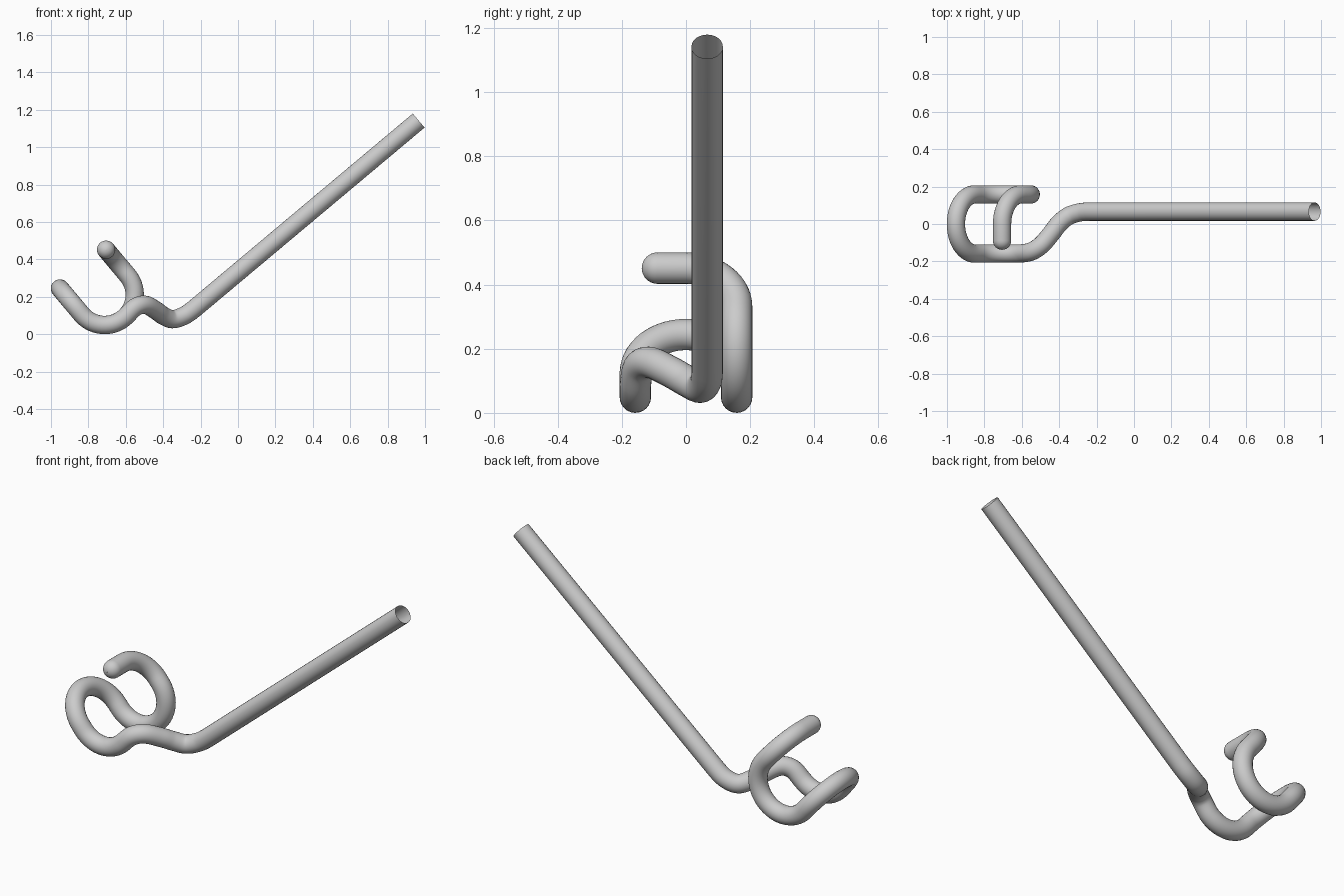
import bpy
from math import sin, cos, radians, pi
from mathutils import Vector as V

if "Cube" in bpy.data.objects:
    bpy.data.objects.remove(bpy.data.objects["Cube"])

R = 0.049            # tube radius
HALF = 0.158         # half spacing of the two hook sides
BEND = 0.158         # radius of the sideways bends
CRADLE = V((-0.713, 0, 0.21))
CR = 0.161           # radius of the cradle bends
UP = V((-cos(radians(50)), 0, sin(radians(50))))   # direction of the hook arms
X, Y, Z = V((1, 0, 0)), V((0, 1, 0)), V((0, 0, 1))


def arc(center, a, b, start, end, steps):
    return [center + a * cos(t) + b * sin(t)
            for t in (radians(start + (end - start) * i / steps) for i in range(steps + 1))]


def smooth(pts, steps=6):
    """Catmull-Rom through the inner points; the first and last only guide."""
    out = []
    for p0, p1, p2, p3 in zip(pts, pts[1:], pts[2:], pts[3:]):
        for i in range(steps):
            t = i / steps
            out.append(0.5 * (2 * p1 + (p2 - p0) * t + (2 * p0 - 5 * p1 + 4 * p2 - p3) * t * t
                              + (3 * p1 - p0 - 3 * p2 + p3) * t ** 3))
    return out


# straight handle and the S-bend that shifts it to the front side
path = [V((0.966, 0.066, 1.142))]
path += smooth([V(p) for p in (
    (-0.15, 0.066, 0.206), (-0.235, 0.066, 0.135), (-0.29, 0.062, 0.098), (-0.35, 0.043, 0.080),
    (-0.40, 0.003, 0.099), (-0.44, -0.048, 0.128), (-0.495, -0.112, 0.157),
    (-0.55, -0.147, 0.143), (-0.6095, -0.158, 0.0867), (-0.66, -0.158, 0.058))])

# front cradle bend, rising into the left arm
path += arc(CRADLE - Y * HALF, X * CR, Z * CR, -50, -140, 14)

# round loop across to the back side
left = CRADLE + X * CR * cos(radians(220)) + Z * CR * sin(radians(220))
path += arc(left + UP * 0.022, -Y * BEND, UP * BEND, 0, 180, 28)

# back cradle bend, a half turn to the right arm
path += arc(CRADLE + Y * HALF, X * CR, Z * CR, -140, 40, 28)

# quarter bend towards the front and the straight tip
right = CRADLE + X * CR * cos(radians(40)) + Z * CR * sin(radians(40))
path += arc(right + UP * 0.022, Y * BEND, UP * BEND, 0, 90, 14)
tip = right + UP * 0.18 - Y * 0.089
points = [(p, 1.0) for p in path]

# domed tip
for i in range(9):
    a = pi / 2 * i / 8
    points.append((tip - Y * R * sin(a), max(cos(a), 0.01)))

curve = bpy.data.curves.new("bent_tube", 'CURVE')
curve.dimensions = '3D'
curve.bevel_depth = R
curve.bevel_resolution = 10
curve.use_fill_caps = False
spline = curve.splines.new('POLY')
spline.points.add(len(points) - 1)
for sp, (p, r) in zip(spline.points, points):
    sp.co = (*p, 1)
    sp.radius = r
spline.use_smooth = True

tube = bpy.data.objects.new("bent_tube", curve)
bpy.context.collection.objects.link(tube)
bpy.context.view_layer.objects.active = tube
tube.select_set(True)
bpy.ops.object.convert(target='MESH')
bpy.ops.object.shade_smooth_by_angle(angle=radians(40))
